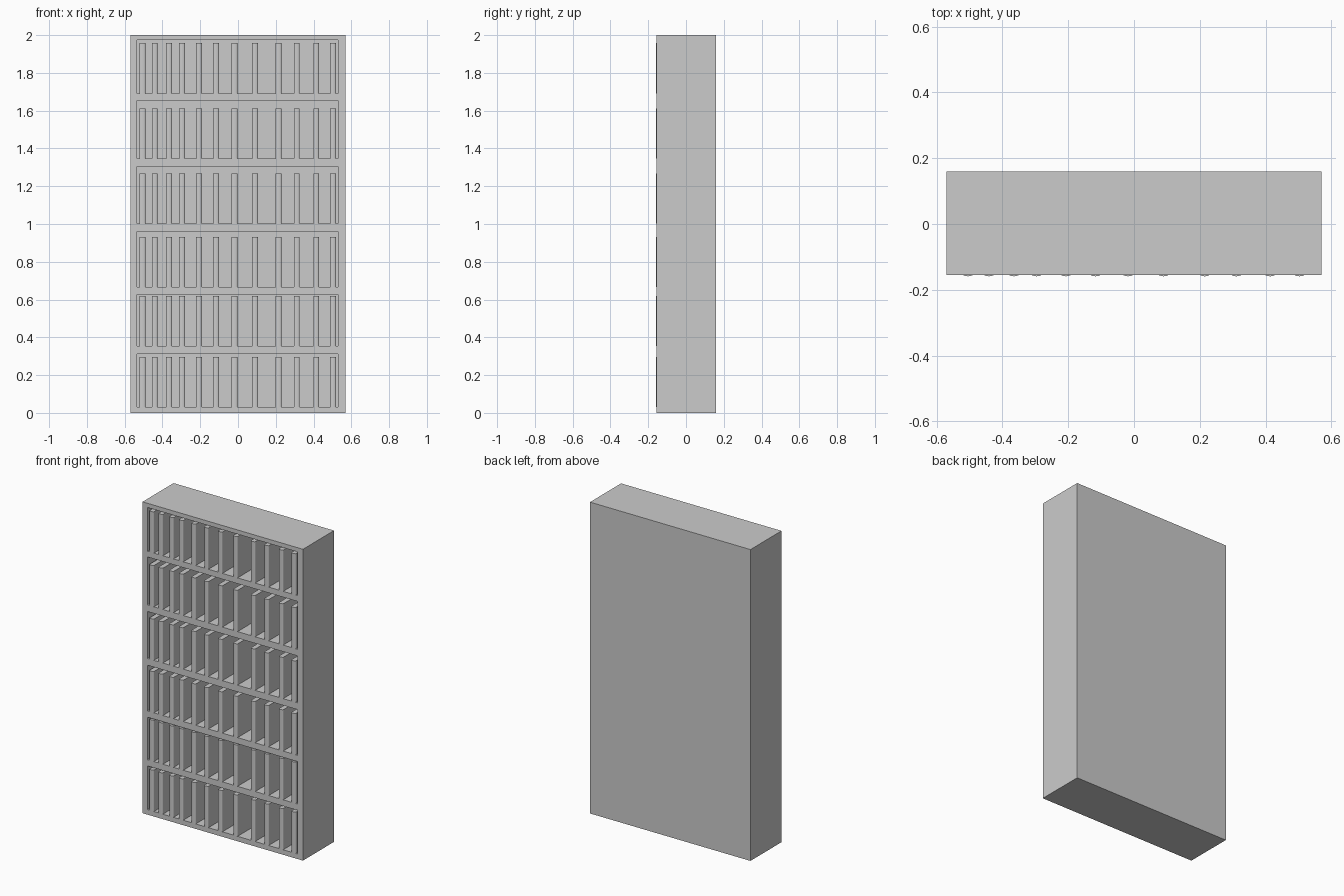
import bpy, bmesh, math

if "Cube" in bpy.data.objects:
    bpy.data.objects.remove(bpy.data.objects["Cube"])

FRONT, BACK, HALF_W = -0.155, 0.16, 0.57
# (floor, ceiling) of each compartment
ROWS = [(0.032, 0.313), (0.353, 0.626), (0.666, 0.960),
        (1.003, 1.305), (1.347, 1.655), (1.692, 1.973)]
# centre of each book along a shelf
BOOKS_X = [-0.505, -0.441, -0.365, -0.296, -0.207, -0.117,
           -0.018, 0.090, 0.215, 0.311, 0.414, 0.503]
BOOK_W, BOOK_H, INNER_BACK = 0.031, 0.265, 0.14


def add_object(name, bm):
    bmesh.ops.recalc_face_normals(bm, faces=bm.faces)
    mesh = bpy.data.meshes.new(name)
    bm.to_mesh(mesh)
    bm.free()
    obj = bpy.data.objects.new(name, mesh)
    bpy.context.collection.objects.link(obj)
    return obj


def prism(bm, outline, z0, z1):
    """Extrude an xy outline upward from z0 to z1."""
    face = bm.faces.new([bm.verts.new((x, y, z0)) for x, y in outline])
    top = bmesh.ops.extrude_face_region(bm, geom=[face])
    verts = [g for g in top["geom"] if isinstance(g, bmesh.types.BMVert)]
    bmesh.ops.translate(bm, verts=verts, vec=(0, 0, z1 - z0))


def rect(x0, x1, y0, y1):
    return [(x0, y0), (x1, y0), (x1, y1), (x0, y1)]


# Case: one solid block with six compartments cut in from the front
bm = bmesh.new()
prism(bm, rect(-HALF_W, HALF_W, FRONT, BACK), 0, 2)
case = add_object("bookcase", bm)

bm = bmesh.new()
for z0, z1 in ROWS:
    prism(bm, rect(-0.535, 0.53, FRONT - 0.1, INNER_BACK), z0, z1)
cutter = add_object("compartment_cutter", bm)
cutter.hide_render = True

mod = case.modifiers.new("compartments", "BOOLEAN")
mod.operation, mod.solver, mod.object = "DIFFERENCE", "EXACT", cutter
bpy.context.view_layer.objects.active = case
bpy.ops.object.modifier_apply(modifier=mod.name)
bpy.data.objects.remove(cutter)

# Books: upright blocks with a slightly rounded spine, one object per shelf
for i, (floor, _) in enumerate(ROWS):
    bm = bmesh.new()
    for x in BOOKS_X:
        spine = [(x - BOOK_W / 2 * math.cos(math.pi * k / 6),
                  -0.153 - 0.006 * math.sin(math.pi * k / 6)) for k in range(7)]
        prism(bm, spine + [(x + BOOK_W / 2, INNER_BACK), (x - BOOK_W / 2, INNER_BACK)],
              floor, floor + BOOK_H)
    add_object(f"book_row_{i + 1}", bm)
